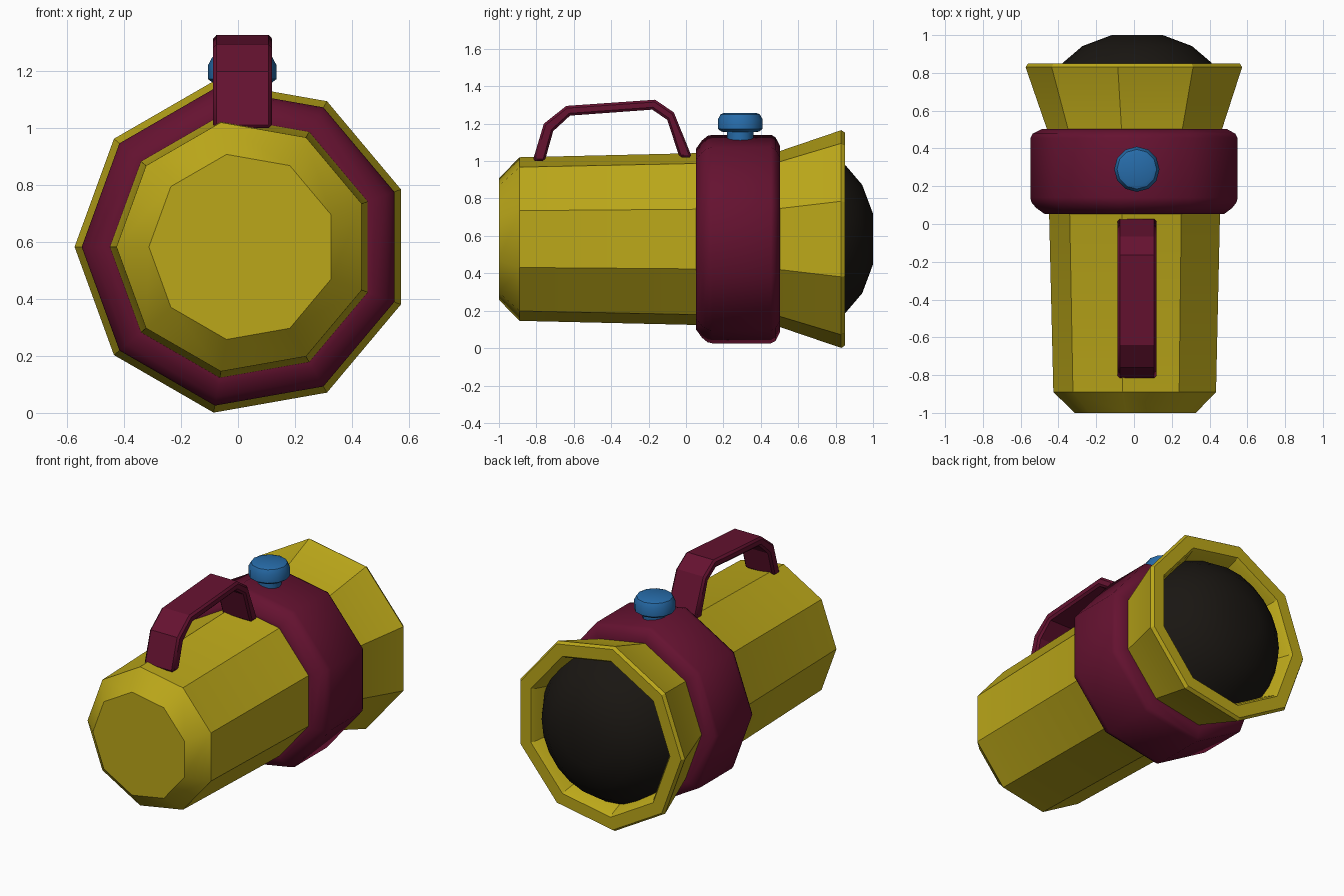
import bpy, bmesh
from math import radians, cos, sin, tau, pi
from mathutils import Vector

if "Cube" in bpy.data.objects:
    bpy.data.objects.remove(bpy.data.objects["Cube"])

CX, CZ = 0.017, 0.583  # axis of the torch


def material(name, rgb):
    m = bpy.data.materials.new(name)
    m.diffuse_color = (*rgb, 1)
    m.use_nodes = True
    m.node_tree.nodes["Principled BSDF"].inputs["Base Color"].default_value = m.diffuse_color
    return m


YELLOW = material("yellow_plastic", (0.50, 0.39, 0.01))
MAROON = material("maroon_rubber", (0.13, 0.006, 0.03))
BLUE = material("blue_plastic", (0.02, 0.15, 0.40))
BLACK = material("black_lens", (0.010, 0.008, 0.006))


def finish(name, bm, mat, angle):
    bmesh.ops.recalc_face_normals(bm, faces=bm.faces[:])
    me = bpy.data.meshes.new(name)
    bm.to_mesh(me)
    bm.free()
    ob = bpy.data.objects.new(name, me)
    bpy.context.collection.objects.link(ob)
    me.materials.append(mat)
    bpy.ops.object.select_all(action='DESELECT')
    ob.select_set(True)
    bpy.context.view_layer.objects.active = ob
    bpy.ops.object.shade_smooth_by_angle(angle=radians(angle))
    return ob


def lathe(name, profile, sides, mat, angle, place, start=pi):
    """Spin (height, radius) points; place maps (u, v, height) to the world."""
    bm = bmesh.new()
    rings = []
    for h, r in profile:
        rings.append([bm.verts.new(place(r * cos(start + tau * i / sides),
                                         r * sin(start + tau * i / sides), h))
                      for i in range(sides)])
    for a, b in zip(rings, rings[1:]):
        for i in range(sides):
            j = (i + 1) % sides
            bm.faces.new((a[i], a[j], b[j], b[i]))
    bm.faces.new(rings[0])
    bm.faces.new(rings[-1])
    return finish(name, bm, mat, angle)


def along_y(u, v, h):
    return Vector((CX + u, h, CZ + v))


# Nine-sided body with chamfered tail, flared head and hollow rim
lathe("body", [(-1.0, 0.33), (-0.89, 0.444), (0.5, 0.477), (0.83, 0.591),
               (0.85, 0.578), (0.85, 0.50), (0.83, 0.485), (0.74, 0.455)],
      9, YELLOW, 30, along_y)

# Rounded collar around the neck
lathe("collar", [(0.053, 0.46), (0.053, 0.49), (0.085, 0.535), (0.115, 0.56),
                 (0.14, 0.566), (0.455, 0.566), (0.478, 0.553),
                 (0.503, 0.505), (0.503, 0.46)],
      9, MAROON, 45, along_y)

# Domed lens
lathe("lens", [(0.75, 0.46), (0.855, 0.392), (0.942, 0.29), (1.0, 0.135)],
      24, BLACK, 60, along_y)

# Push button on the collar
lathe("button", [(1.08, 0.07), (1.155, 0.07), (1.157, 0.10), (1.172, 0.12),
                 (1.222, 0.12), (1.25, 0.105), (1.258, 0.085)],
      12, BLUE, 35, lambda u, v, h: Vector((0.015 + u, 0.29 + v, h)))

# Carrying handle: side outline extruded across x, edges bevelled
outer = [(-0.82, 1.0), (-0.76, 1.20), (-0.64, 1.295), (-0.165, 1.328),
         (-0.065, 1.26), (0.032, 1.02)]
inner = [(-0.035, 1.02), (-0.10, 1.22), (-0.18, 1.275), (-0.62, 1.243),
         (-0.71, 1.16), (-0.755, 1.0)]
bm = bmesh.new()
left = [[bm.verts.new((x, y, z)) for y, z in outer + inner[:]]
        for x in (-0.087, 0.119)]
n = len(outer)
for i in range(n - 1):
    k = 2 * n - 1 - i  # inner point opposite outer point i
    for side in left:
        bm.faces.new((side[i], side[i + 1], side[k - 1], side[k]))
for i in range(2 * n):
    j = (i + 1) % (2 * n)
    bm.faces.new((left[0][i], left[0][j], left[1][j], left[1][i]))
handle = finish("handle", bm, MAROON, 25)
bevel = handle.modifiers.new("bevel", 'BEVEL')
bevel.width = 0.012
bevel.segments = 1
bevel.limit_method = 'ANGLE'
bevel.angle_limit = radians(60)
